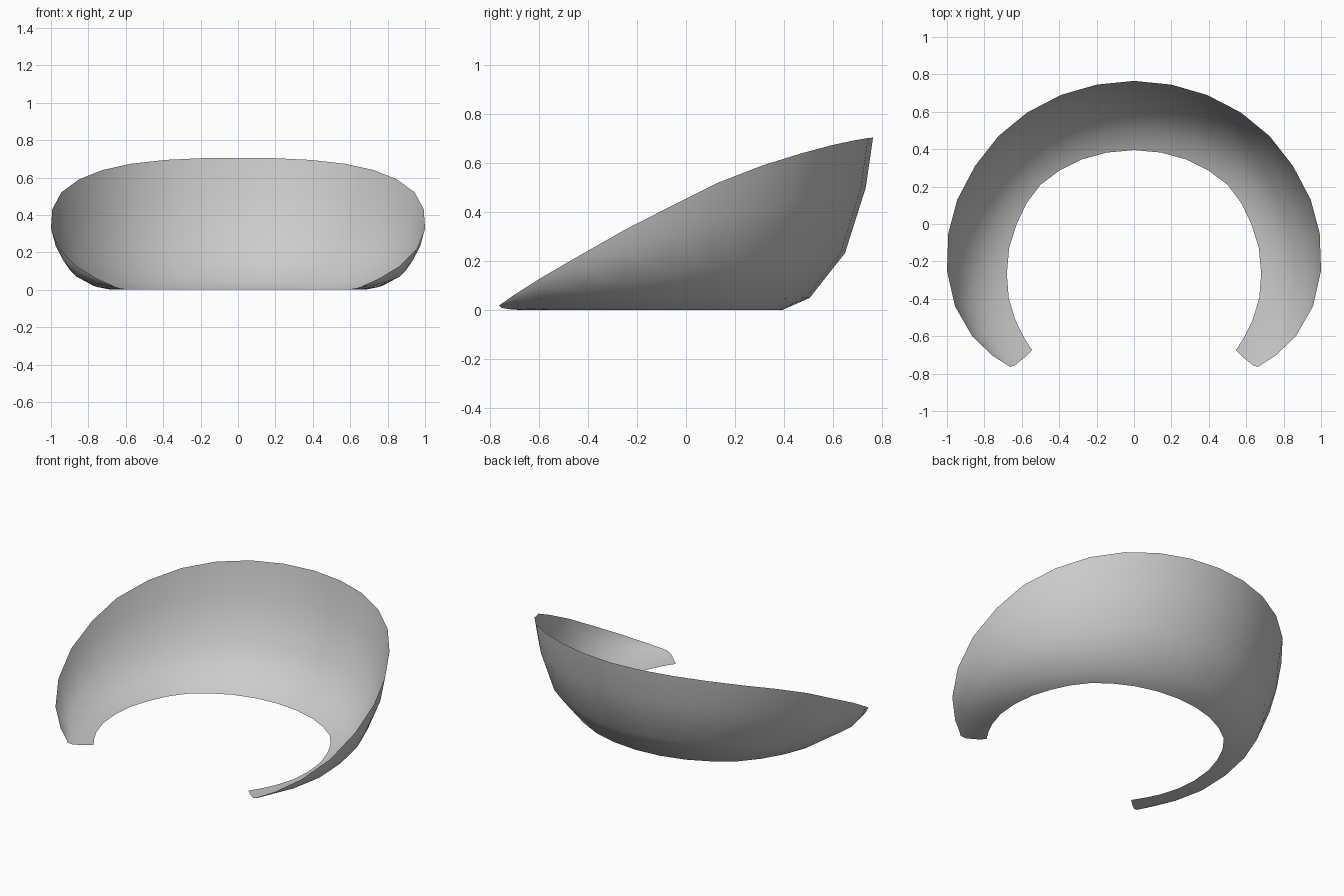
import bpy
import bmesh

if "Cube" in bpy.data.objects:
    bpy.data.objects.remove(bpy.data.objects["Cube"])

# Half of the collar, stations from back centre to front tip:
# inner edge (x, y) on the ground, rim (x, y, z)
INNER = [(0, .395), (.145, .382), (.28, .345), (.40, .285), (.50, .21), (.575, .11), (.627, 0),
         (.667, -.125), (.68, -.265), (.67, -.395), (.632, -.52), (.592, -.60), (.545, -.675)]
RIM = [(0, .765, .705), (.2, .745, .703), (.39, .69, .694), (.57, .597, .674), (.725, .47, .64),
       (.85, .31, .59), (.945, .13, .52), (.993, -.05, .43), (1, -.25, .328), (.957, -.44, .22),
       (.865, -.60, .127), (.755, -.705, .06), (.675, -.755, .025)]
# Bowl cross-section from inner edge to rim: (outward fraction, height fraction)
SECTION = [(0, 0), (.30, .07), (.69, .33), (.92, .71), (1, 1)]
TIP_BULGE = [0, .014, .024, .016, 0]

bm = bmesh.new()
rows = []
for n, ((ix, iy), (rx, ry, rz)) in enumerate(zip(INNER, RIM)):
    row = []
    for (u, h), bulge in zip(SECTION, TIP_BULGE):
        drop = bulge if n == len(RIM) - 1 else 0
        row.append(bm.verts.new((ix + (rx - ix) * u, iy + (ry - iy) * u - drop, rz * h)))
    rows.append(row)
for a, b in zip(rows, rows[1:]):
    for k in range(len(SECTION) - 1):
        bm.faces.new((a[k], b[k], b[k + 1], a[k + 1]))
for f in bm.faces:
    f.smooth = True

# Open curved collar shell, mirrored left to right
mesh = bpy.data.meshes.new("collar_shell")
bm.to_mesh(mesh)
bm.free()
collar = bpy.data.objects.new("collar_shell", mesh)
bpy.context.collection.objects.link(collar)
mirror = collar.modifiers.new("mirror", 'MIRROR')
mirror.use_clip = True
mirror.merge_threshold = 0.001
